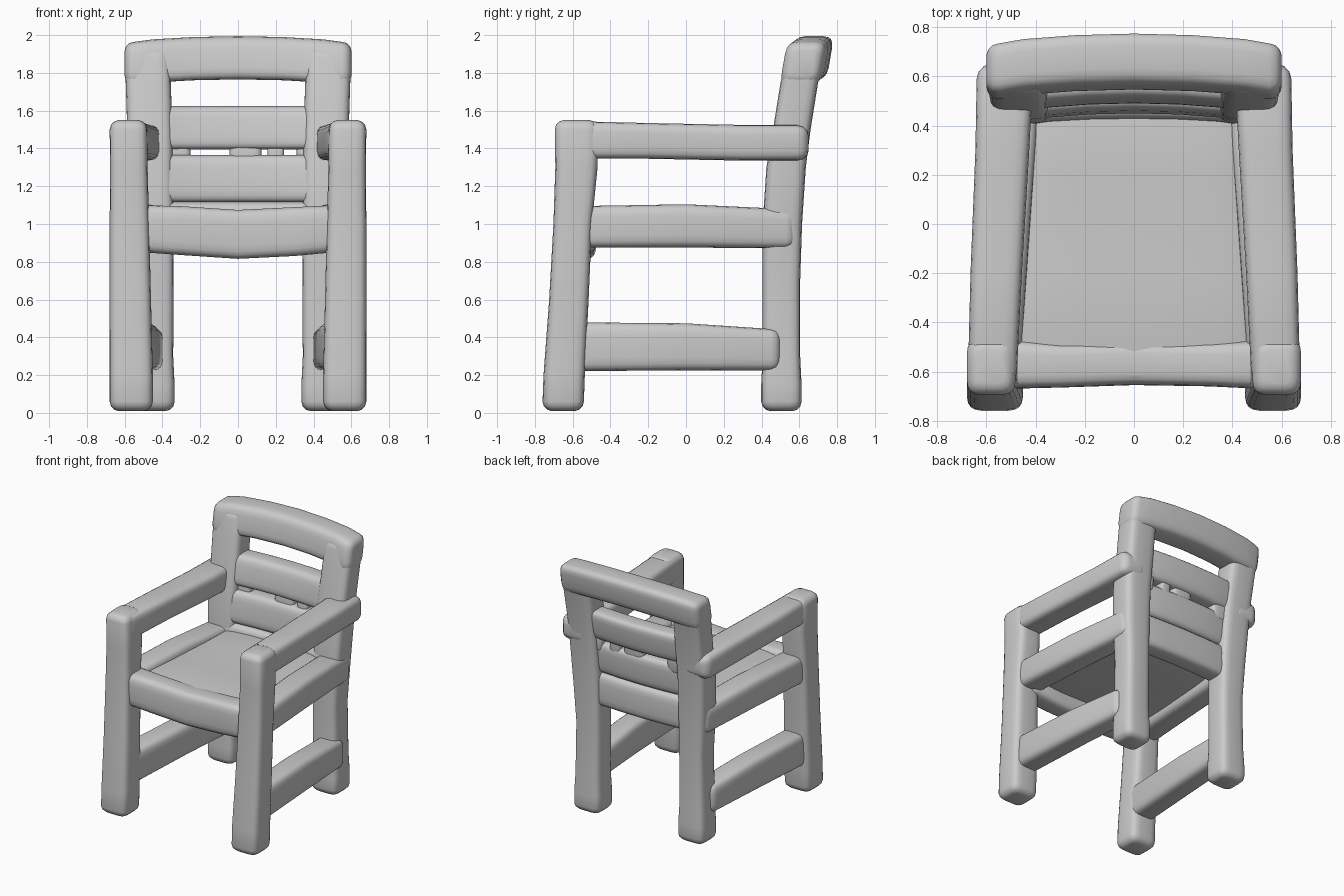
import bpy, bmesh, math
from mathutils import Vector

if "Cube" in bpy.data.objects:
    bpy.data.objects.remove(bpy.data.objects["Cube"])

SIDES = 20


def beam(name, axis, rings, round_end=0.05, lean=0.0):
    """Loft a rounded bar along an axis. Each ring: (position, c1, c2, width1, width2),
    where 1 and 2 are the two remaining axes in x, y, z order."""
    n = 4.5
    first, last = rings[0], rings[-1]
    sgn = 1 if last[0] > first[0] else -1

    # rounded ends: rings that shrink towards the tips
    def cap(r, direction):
        out = []
        for a in (0, 30, 60, 85):
            a = math.radians(a)
            shrink = 2 * round_end * (1 - math.cos(a))
            out.append((r[0] - direction * round_end * (1 - math.sin(a)),
                        r[1], r[2], r[3] - shrink, r[4] - shrink))
        return out

    full = cap(first, -sgn)[::-1] + list(rings[1:-1]) + cap(last, sgn)
    bm = bmesh.new()
    loops = []
    for t, c1, c2, w1, w2 in full:
        loop = []
        for i in range(SIDES):
            a = 2 * math.pi * (i + 0.5) / SIDES
            c, s = math.cos(a), math.sin(a)
            u = math.copysign(abs(c) ** (2 / n), c) * w1 / 2
            v = math.copysign(abs(s) ** (2 / n), s) * w2 / 2
            if axis == 'x':
                p = (t, c1 + u + lean * v, c2 + v)
            elif axis == 'y':
                p = (c1 + u, t, c2 + v)
            else:
                p = (c1 + u, c2 + v, t)
            loop.append(bm.verts.new(Vector(p)))
        loops.append(loop)
    for a, b in zip(loops, loops[1:]):
        for i in range(SIDES):
            j = (i + 1) % SIDES
            bm.faces.new((a[i], a[j], b[j], b[i]))
    bm.faces.new(loops[0])
    bm.faces.new(loops[-1])
    bmesh.ops.recalc_face_normals(bm, faces=bm.faces)
    me = bpy.data.meshes.new(name)
    bm.to_mesh(me)
    bm.free()
    ob = bpy.data.objects.new(name, me)
    bpy.context.collection.objects.link(ob)
    for o in bpy.context.selected_objects:
        o.select_set(False)
    ob.select_set(True)
    bpy.context.view_layer.objects.active = ob
    bpy.ops.object.shade_smooth_by_angle(angle=math.radians(45))
    return ob


# parts repeated on both sides
for side, s in (("left", -1), ("right", 1)):
    beam(side + "_front_leg", 'z', [
        (0.01, s * .565, -.65, .23, .22), (0.2, s * .565, -.645, .23, .22),
        (0.6, s * .57, -.62, .22, .21), (1.0, s * .575, -.60, .21, .205),
        (1.3, s * .578, -.58, .20, .225), (1.55, s * .58, -.58, .20, .23)])
    beam(side + "_back_leg", 'z', [
        (0.01, s * .45, .505, .23, .215), (0.15, s * .45, .505, .23, .215),
        (0.3, s * .45, .505, .215, .20), (0.7, s * .445, .505, .21, .20),
        (1.0, s * .455, .51, .23, .21), (1.3, s * .465, .53, .24, .21),
        (1.5, s * .467, .56, .24, .20), (1.75, s * .475, .60, .24, .20),
        (1.93, s * .48, .63, .24, .20)])
    beam(side + "_armrest", 'y', [
        (-.66, s * .575, 1.445, .20, .20), (-.2, s * .56, 1.44, .21, .19),
        (.3, s * .535, 1.43, .22, .19), (.65, s * .525, 1.43, .23, .19)], 0.06)
    beam(side + "_seat_rail", 'y', [
        (-.64, s * .56, .985, .20, .22), (0, s * .52, .99, .20, .23),
        (.58, s * .48, .975, .20, .21)])
    beam(side + "_stretcher", 'y', [
        (-.65, s * .555, .35, .19, .26), (0, s * .52, .35, .19, .25),
        (.50, s * .49, .335, .19, .22)])

# seat panel, between the rails
beam("seat", 'y', [
    (-.64, 0, 1.005, 1.04, .14), (-.2, 0, .995, 1.0, .14),
    (.2, 0, .995, .94, .14), (.55, 0, 1.005, .88, .14)], 0.03)
beam("front_seat_rail", 'x', [
    (-.56, -.57, .975, .20, .25), (-.3, -.575, .965, .18, .26),
    (0, -.565, .945, .18, .26), (.3, -.57, .96, .18, .26),
    (.56, -.57, .975, .20, .25)])


# backrest slats, bowed slightly to the back
def slat(name, z, y, height, depth, half=.46, lean=.17, bow=.03, crown=0.0):
    rings = []
    for k in (-1, -.75, -.4, 0, .4, .75, 1):
        f = 1 - k * k
        rings.append((k * half, y + bow * f, z + crown * f, depth, height))
    beam(name, 'x', rings, 0.05, lean)


slat("back_seat_rail", .985, .49, .26, .17, lean=0, bow=.02)
slat("lower_back_slat", 1.24, .50, .25, .15, lean=.1)
slat("middle_back_slat", 1.51, .55, .23, .16)
slat("top_rail", 1.85, .62, .23, .21, half=.60, bow=.04, crown=.03)

# small webs closing most of the narrow gap between the slats
for i, (x, w) in enumerate(((-.33, .16), (.04, .17), (.2, .09), (.37, .12))):
    beam("slat_web_%d" % i, 'z', [(1.30, x, .545, w, .11), (1.46, x, .56, w, .11)], 0.02)
